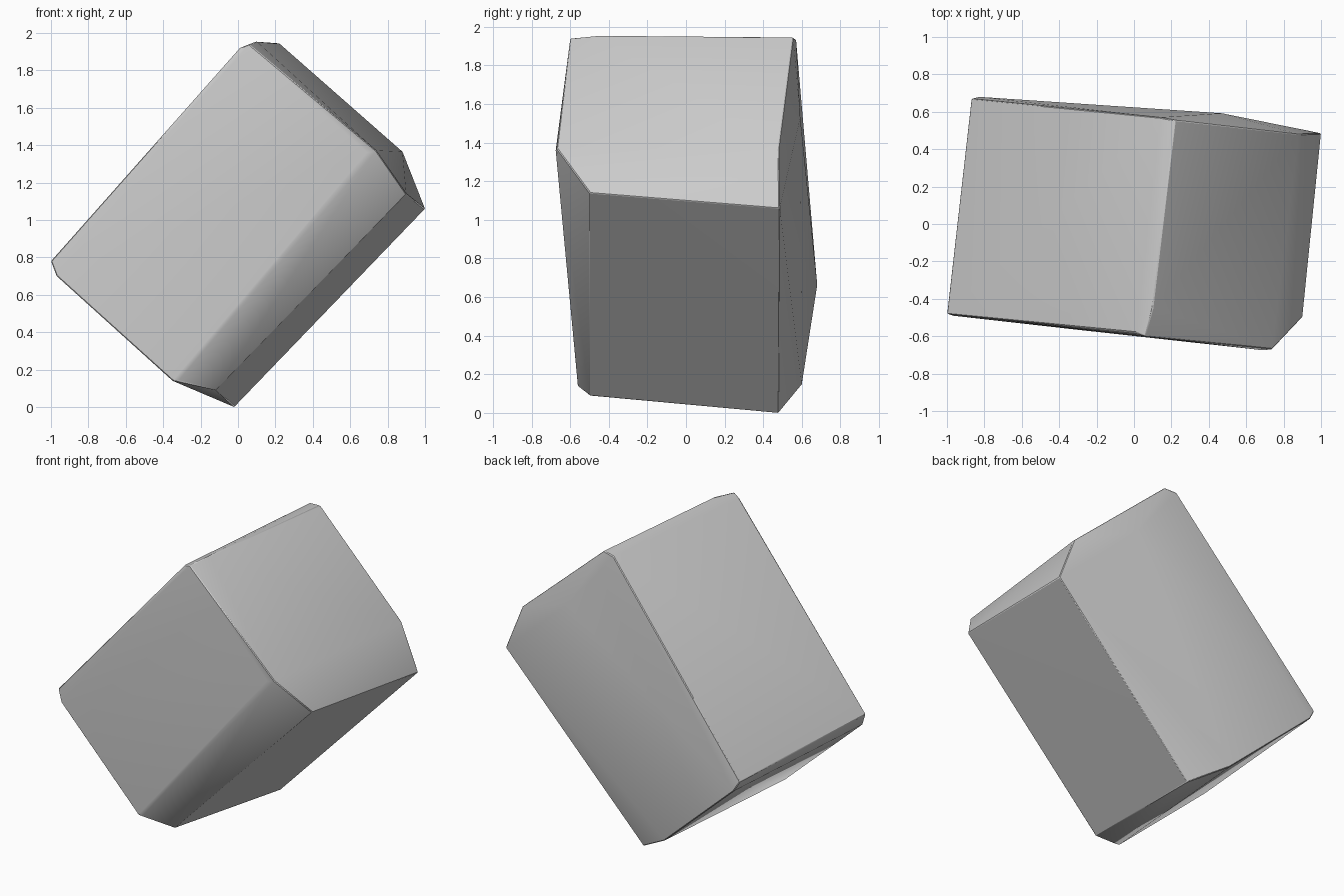
import bpy, bmesh, math

if "Cube" in bpy.data.objects:
    bpy.data.objects.remove(bpy.data.objects["Cube"])

# Chamfered, tilted block: corner clusters (x, y, z), wrapped by a convex hull
front_face = [(-1.0, -0.48, 0.78), (-0.97, -0.49, 0.70), (-0.35, -0.56, 0.14),
              (-0.32, -0.56, 0.14), (0.69, -0.675, 1.36), (0.74, -0.67, 1.37),
              (0.01, -0.58, 1.92), (0.06, -0.60, 1.94)]
under_face = [(-0.12, -0.50, 0.09), (0.90, -0.50, 1.14),
              (1.0, 0.485, 1.06), (-0.02, 0.48, 0.0)]
top_edge = [(0.10, -0.45, 1.955), (0.14, 0.57, 1.935), (0.22, 0.555, 1.945)]
back_face = [(-0.87, 0.67, 0.73), (-0.83, 0.68, 0.66), (-0.26, 0.60, 0.145),
             (0.47, 0.592, 1.53), (0.88, 0.48, 1.365)]

bm = bmesh.new()
for co in front_face + under_face + top_edge + back_face:
    bm.verts.new(co)
res = bmesh.ops.convex_hull(bm, input=bm.verts[:])
loose = [v for v in bm.verts if not v.link_faces]
bmesh.ops.delete(bm, geom=loose, context='VERTS')
bmesh.ops.recalc_face_normals(bm, faces=bm.faces[:])

mesh = bpy.data.meshes.new("stone_block")
bm.to_mesh(mesh)
bm.free()
block = bpy.data.objects.new("stone_block", mesh)
bpy.context.collection.objects.link(block)

# Narrow bevel softens the hard edges
bev = block.modifiers.new("soft_edges", 'BEVEL')
bev.width = 0.012
bev.segments = 1
bev.limit_method = 'ANGLE'
bev.angle_limit = math.radians(35)

bpy.context.view_layer.objects.active = block
block.select_set(True)
bpy.ops.object.shade_smooth_by_angle(angle=math.radians(40))
